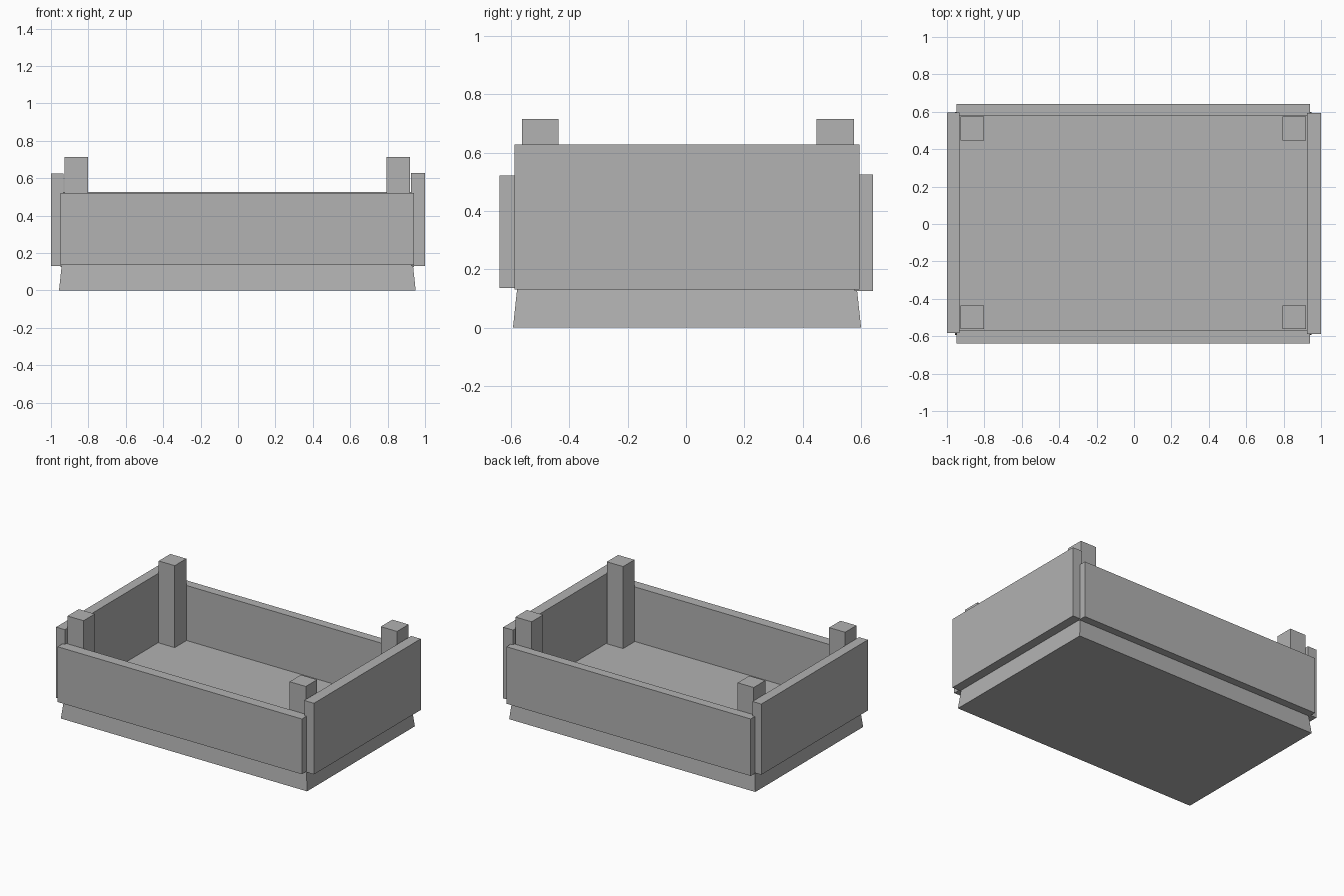
import bpy
import bmesh

cube = bpy.data.objects.get("Cube")
if cube:
    bpy.data.objects.remove(cube, do_unlink=True)

# One plain grey for the whole crate
grey = bpy.data.materials.new("plain grey")
grey.use_nodes = True
grey.diffuse_color = (0.445, 0.445, 0.445, 1)
grey.node_tree.nodes["Principled BSDF"].inputs["Base Color"].default_value = grey.diffuse_color


def box(name, x, y, z, inset=0.0):
    """Box between (min, max) ranges; inset narrows the top on every side."""
    bm = bmesh.new()
    bmesh.ops.create_cube(bm, size=1)
    for v in bm.verts:
        shrink = inset if v.co.z > 0 else 0
        v.co.x = x[1] - shrink if v.co.x > 0 else x[0] + shrink
        v.co.y = y[1] - shrink if v.co.y > 0 else y[0] + shrink
        v.co.z = z[1] if v.co.z > 0 else z[0]
    mesh = bpy.data.meshes.new(name)
    bm.to_mesh(mesh)
    bm.free()
    mesh.materials.append(grey)
    obj = bpy.data.objects.new(name, mesh)
    bpy.context.collection.objects.link(obj)
    return obj


# Tapered base, whose top is the crate floor
box("base", (-0.957, 0.95), (-0.593, 0.6), (0, 0.14), inset=0.015)

# Long panels
box("front_panel", (-0.95, 0.942), (-0.639, -0.567), (0.135, 0.522))
box("back_panel", (-0.95, 0.942), (0.578, 0.641), (0.126, 0.525))

# Taller end panels
box("right_panel", (-1, -0.932), (-0.584, 0.595), (0.13, 0.625))
box("left_panel", (0.925, 1), (-0.588, 0.594), (0.13, 0.628))

# Corner posts
for side, x in (("right", (-0.927, -0.803)), ("left", (0.793, 0.919))):
    for end, y in (("front", (-0.562, -0.437)), ("back", (0.447, 0.575))):
        box(f"{end}_{side}_post", x, y, (0.135, 0.714))
